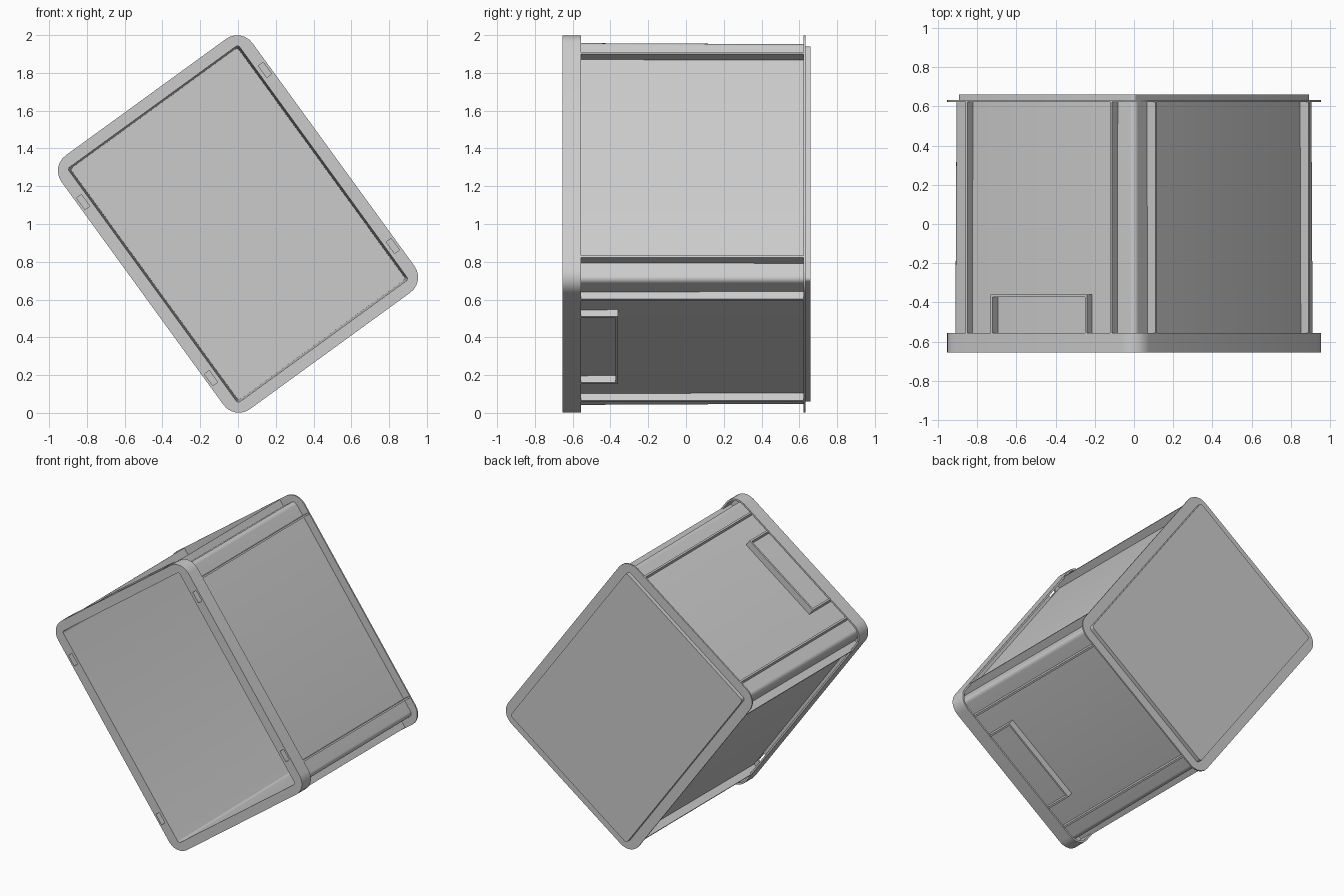
import bpy, bmesh, math
from mathutils import Matrix

if "Cube" in bpy.data.objects:
    bpy.data.objects.remove(bpy.data.objects["Cube"])

# The bin lies with its opening towards -y and is rolled 36 degrees about y.
ROLL = Matrix.Translation((0, 0, 1)) @ Matrix.Rotation(math.radians(-36), 4, 'Y')
A, B = 0.625, 0.83          # half width and half length of the rim


def add_object(name, bm):
    bmesh.ops.recalc_face_normals(bm, faces=bm.faces)
    mesh = bpy.data.meshes.new(name)
    bm.to_mesh(mesh)
    bm.free()
    obj = bpy.data.objects.new(name, mesh)
    bpy.context.collection.objects.link(obj)
    obj.matrix_world = ROLL
    return obj


def loop(bm, y, a, b, r, seg=6):
    """Rounded rectangle in the local xz plane."""
    verts = []
    for k, (sx, sz) in enumerate([(1, 1), (-1, 1), (-1, -1), (1, -1)]):
        for i in range(seg + 1):
            t = math.pi / 2 * (k + i / seg)
            verts.append(bm.verts.new((sx * (a - r) + r * math.cos(t), y,
                                       sz * (b - r) + r * math.sin(t))))
    return verts


def add_box(bm, lo, hi):
    size = [h - l for l, h in zip(lo, hi)]
    mid = [(h + l) / 2 for l, h in zip(lo, hi)]
    m = Matrix.Translation(mid) @ Matrix.Diagonal((*size, 1))
    bmesh.ops.create_cube(bm, size=1, matrix=m)


# Bin shell: inner floor, inner wall, rim skirt, outer wall, rear flange, foot
profile = [
    (0.645, 0.546, 0.757, 0.015), (-0.655, 0.558, 0.767, 0.015),
    (-0.655, A, B, 0.10), (-0.555, A, B, 0.10),
    (-0.555, A - 0.012, B - 0.012, 0.09), (-0.643, A - 0.012, B - 0.012, 0.09),
    (-0.643, 0.574, 0.782, 0.03), (0.622, 0.569, 0.778, 0.03),
    (0.622, A, B, 0.10), (0.632, A, B, 0.10),
    (0.632, 0.556, 0.766, 0.02), (0.66, 0.556, 0.766, 0.02),
]
bm = bmesh.new()
rings = [loop(bm, *p) for p in profile]
for r0, r1 in zip(rings, rings[1:]):
    for i in range(len(r0)):
        j = (i + 1) % len(r0)
        bm.faces.new((r0[i], r0[j], r1[j], r1[i]))
bm.faces.new(rings[0])
bm.faces.new(rings[-1])
shell = add_object("bin_shell", bm)

# Four slots through the front of the rim
bm = bmesh.new()
for sx in (-1, 1):
    for sz in (-1, 1):
        x, z = sx * 0.595, sz * 0.576
        add_box(bm, (x - 0.016, -0.70, z - 0.038), (x + 0.016, -0.60, z + 0.038))
cutter = add_object("slot_cutter", bm)
cutter.hide_render = True
mod = shell.modifiers.new("slots", 'BOOLEAN')
mod.operation, mod.solver, mod.object = 'DIFFERENCE', 'EXACT', cutter
bpy.context.view_layer.objects.active = shell
shell.select_set(True)
bpy.ops.object.modifier_apply(modifier=mod.name)
bpy.data.objects.remove(cutter)
bpy.ops.object.shade_smooth_by_angle(angle=math.radians(30))

# Thin ribs beside every corner, running from rim to flange
T = 0.006
bm = bmesh.new()
for s in (-1, 1):
    for e in (-1, 1):
        x0, x1 = sorted((s * 0.564, s * (A - 0.003)))
        add_box(bm, (x0, -0.648, e * 0.665 - T), (x1, 0.626, e * 0.665 + T))
        z0, z1 = sorted((s * 0.772, s * (B - 0.003)))
        add_box(bm, (e * 0.457 - T, -0.648, z0), (e * 0.457 + T, 0.626, z1))
add_object("corner_ribs", bm)

# U-shaped handle frames under the rim on both short sides
for s, name in ((1, "upper_handle"), (-1, "lower_handle")):
    bm = bmesh.new()
    z0, z1 = sorted((s * 0.772, s * (B - 0.003)))
    for e in (-1, 1):
        add_box(bm, (e * 0.297 - T, -0.648, z0), (e * 0.297 + T, -0.36, z1))
    add_box(bm, (-0.297, -0.372, z0), (0.297, -0.36, z1))
    add_object(name, bm)
